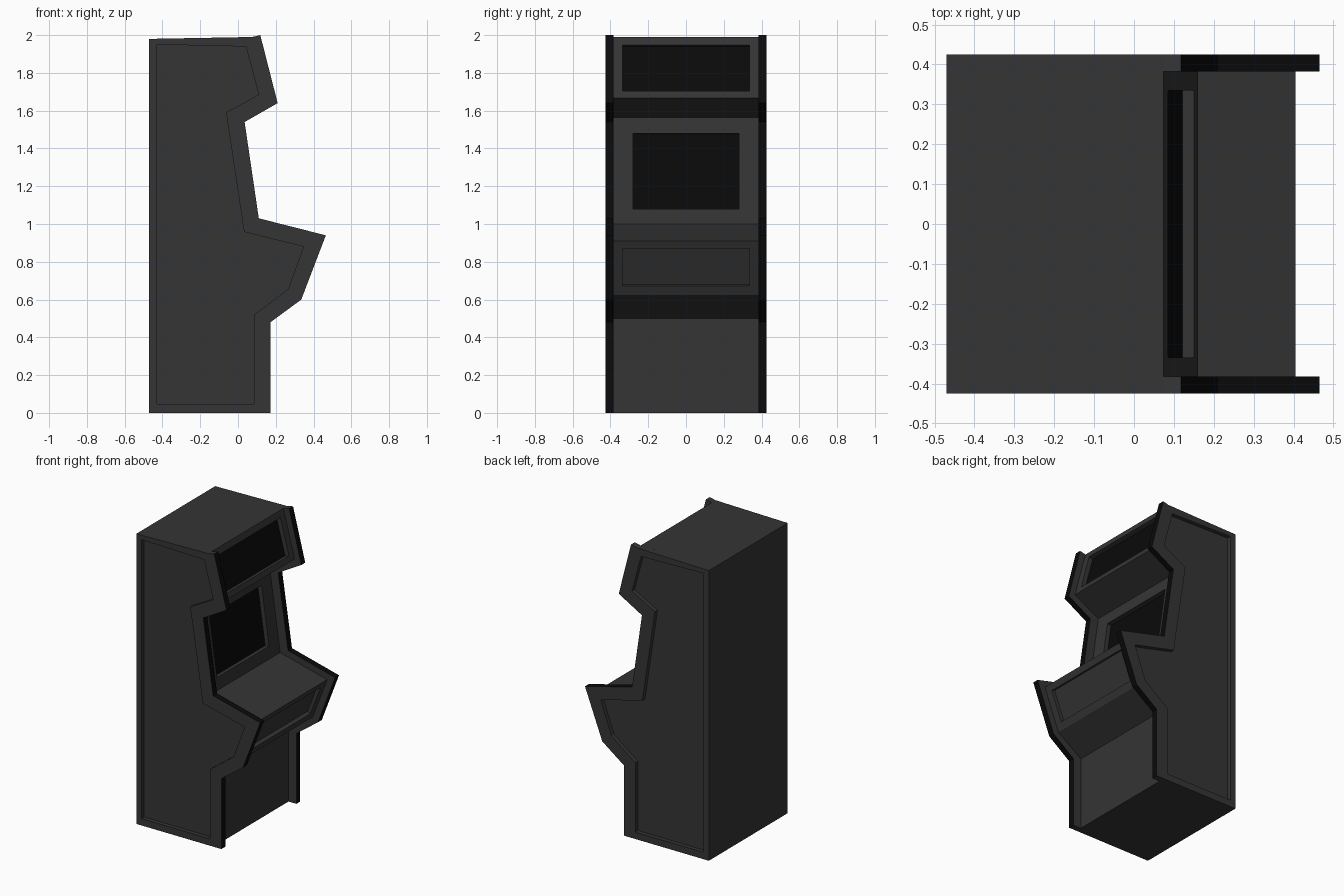
import bpy, bmesh
from mathutils import Vector

if "Cube" in bpy.data.objects:
    bpy.data.objects.remove(bpy.data.objects["Cube"])


def material(name, v):
    m = bpy.data.materials.new(name)
    m.diffuse_color = (v, v, v, 1)
    m.use_nodes = True
    m.node_tree.nodes["Principled BSDF"].inputs["Base Color"].default_value = m.diffuse_color
    return m


GREY = material("dark_grey", 0.035)
BLACK = material("black", 0.003)

# Outlines in x, z: side panel edge, its sunken field, and the body between the panels
OUTER = [(-0.47, 0), (0.172, 0), (0.172, 0.48), (0.335, 0.60), (0.465, 0.94), (0.11, 1.03),
         (0.035, 1.54), (0.21, 1.64), (0.118, 2.0), (0.075, 1.99), (-0.47, 1.98)]
FIELD = [(-0.43, 0.047), (0.085, 0.047), (0.085, 0.52), (0.265, 0.655), (0.347, 0.88),
         (0.032, 0.958), (-0.063, 1.59), (0.11, 1.685), (0.042, 1.94), (0.02, 1.94), (-0.43, 1.95)]
BODY = [(-0.47, 0), (0.113, 0), (0.113, 0.50), (0.295, 0.625), (0.405, 0.91), (0.05, 1.0),
        (-0.03, 1.565), (0.16, 1.668), (0.074, 1.99), (-0.47, 1.98)]
Y_OUT, Y_IN = 0.425, 0.383


def finish(bm, name):
    me = bpy.data.meshes.new(name)
    bm.to_mesh(me)
    bm.free()
    me.materials.append(GREY)
    me.materials.append(BLACK)
    ob = bpy.data.objects.new(name, me)
    bpy.context.collection.objects.link(ob)
    return ob


def ring(bm, pts, y):
    return [bm.verts.new((x, y, z)) for x, z in pts]


def bridge(bm, a, b):
    n = len(a)
    return [bm.faces.new((a[i], a[(i + 1) % n], b[(i + 1) % n], b[i])) for i in range(n)]


def side_panel(name, s):
    bm = bmesh.new()
    inner = ring(bm, OUTER, s * Y_IN)
    outer = ring(bm, OUTER, s * Y_OUT)
    rim = ring(bm, FIELD, s * Y_OUT)
    floor = ring(bm, FIELD, s * (Y_OUT - 0.028))
    edges = bridge(bm, inner, outer)
    for f in edges[1:8]:          # black edging along the front
        f.material_index = 1
    bridge(bm, outer, rim)
    bridge(bm, rim, floor)
    bm.faces.new(inner)
    bm.faces.new(floor)
    bmesh.ops.recalc_face_normals(bm, faces=bm.faces)
    finish(bm, name)


def sink(bm, face, half_w, z0, z1, depth, mat):
    """Cut a rectangular sunken window into a sloping front face."""
    outer = list(face.verts)
    low = min((v.co for v in outer), key=lambda c: c.z)
    high = max((v.co for v in outer), key=lambda c: c.z)
    zl, zh = low.z, high.z
    normal = Vector((zh - zl, 0, low.x - high.x)).normalized()
    rim, floor = [], []
    for v in outer:
        z = z0 if abs(v.co.z - zl) < 1e-5 else z1
        x = low.x + (high.x - low.x) * (z - zl) / (zh - zl)
        p = Vector((x, half_w if v.co.y > 0 else -half_w, z))
        rim.append(bm.verts.new(p))
        floor.append(bm.verts.new(p - normal * depth))
    bm.faces.remove(face)
    bridge(bm, outer, rim)
    bridge(bm, rim, floor)
    bm.faces.new(floor).material_index = mat


# Side panels
side_panel("side_panel_front", -1)
side_panel("side_panel_back", 1)

# Body with coin door, screen and marquee windows
bm = bmesh.new()
a, b = ring(bm, BODY, -Y_IN), ring(bm, BODY, Y_IN)
strips = bridge(bm, a, b)
caps = [bm.faces.new(a), bm.faces.new(b)]
sink(bm, strips[3], 0.335, 0.672, 0.87, 0.025, 0)
sink(bm, strips[5], 0.28, 1.08, 1.48, 0.03, 1)
sink(bm, strips[7], 0.335, 1.705, 1.948, 0.03, 1)
bmesh.ops.recalc_face_normals(bm, faces=bm.faces)
bmesh.ops.delete(bm, geom=caps, context='FACES_ONLY')
finish(bm, "cabinet_body")
